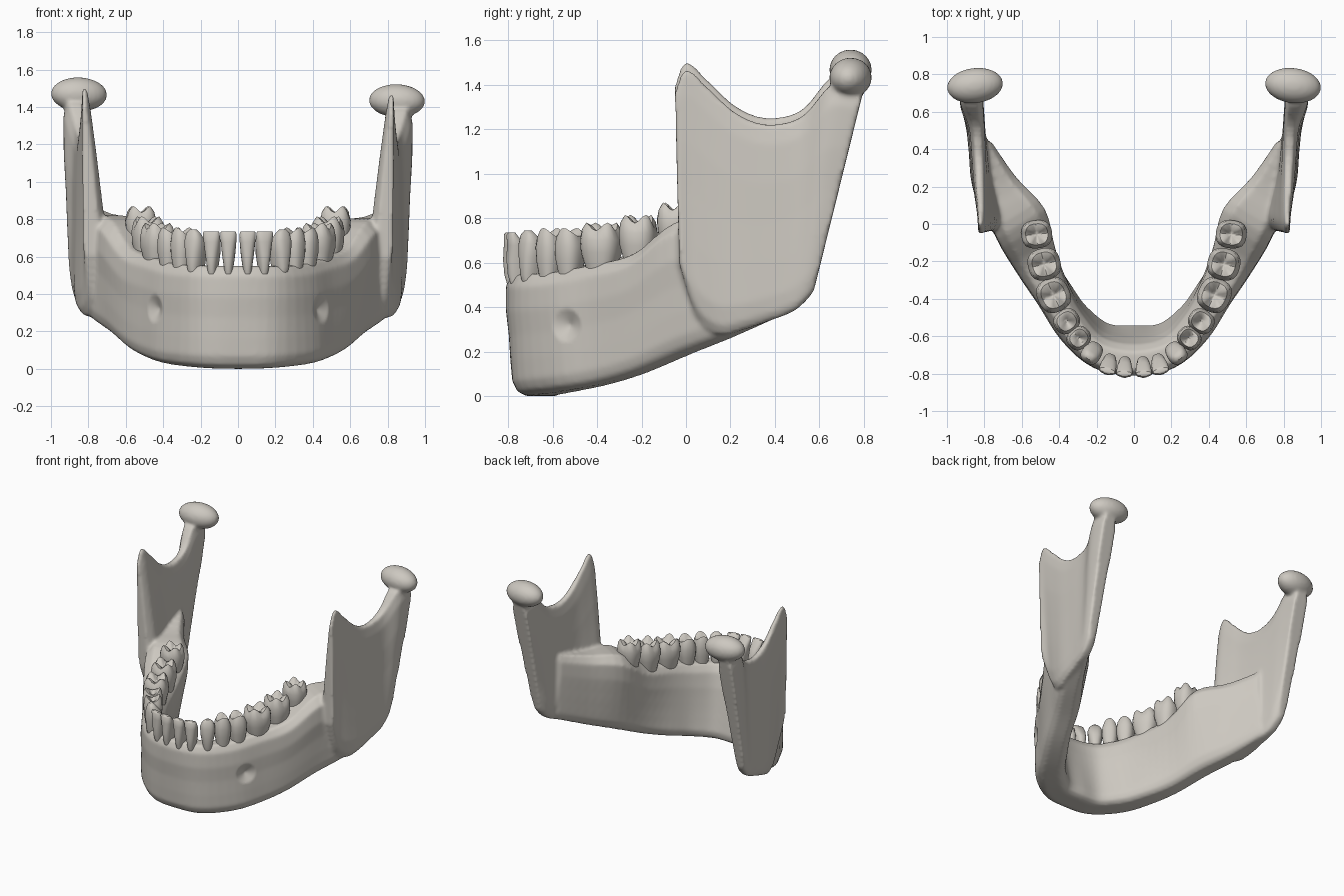
import bpy, bmesh, math
from mathutils import Vector, Matrix

if "Cube" in bpy.data.objects:
    bpy.data.objects.remove(bpy.data.objects["Cube"])

bone = bpy.data.materials.new("bone")
bone.diffuse_color = (0.61, 0.58, 0.53, 1)
bone.use_nodes = True
bone.node_tree.nodes["Principled BSDF"].inputs["Base Color"].default_value = bone.diffuse_color


def make_object(name, bm):
    bmesh.ops.recalc_face_normals(bm, faces=bm.faces)
    me = bpy.data.meshes.new(name)
    bm.to_mesh(me)
    bm.free()
    ob = bpy.data.objects.new(name, me)
    bpy.context.collection.objects.link(ob)
    me.materials.append(bone)
    bpy.ops.object.select_all(action='DESELECT')
    bpy.context.view_layer.objects.active = ob
    ob.select_set(True)
    return ob


def skin(bm, rings):
    vs = [[bm.verts.new(p) for p in r] for r in rings]
    n = len(vs[0])
    for a, b in zip(vs, vs[1:]):
        for i in range(n):
            j = (i + 1) % n
            bm.faces.new((a[i], a[j], b[j], b[i]))
    bm.faces.new(vs[0])
    bm.faces.new(vs[-1])


def spline(rows, steps=4):
    out = []
    for i in range(len(rows) - 1):
        p = [rows[max(0, min(len(rows) - 1, i + k))] for k in (-1, 0, 1, 2)]
        for s in range(steps):
            t = s / steps
            out.append([0.5 * (2 * b + (c - a) * t + (2 * a - 5 * b + 4 * c - d) * t * t
                        + (3 * b - a - 3 * c + d) * t ** 3) for a, b, c, d in zip(*p)])
    return out + [list(rows[-1])]


# Slab section: (offset across, fraction of height)
SECTION = [(-.55, 0), (.55, 0), (.85, .04), (1, .12), (1, .3), (.97, .5), (1, .7), (.9, .9), (.55, 1),
           (-.55, 1), (-.9, .9), (-1, .7), (-1, .5), (-1, .3), (-1, .12), (-.85, .04)]


def slab(bm, rows):
    """rows: bottom xyz, top xyz, half thickness bottom/top, outward normal xy"""
    rings = []
    for r in spline(rows):
        b, t = Vector(r[0:3]), Vector(r[3:6])
        n = Vector((r[8], r[9], 0)).normalized()
        rings.append([b.lerp(t, s) + n * k * (r[6] + (r[7] - r[6]) * s) for k, s in SECTION])
    skin(bm, rings)


def mirrored(r):
    return (-r[0],) + r[1:3] + (-r[3],) + r[4:8] + (-r[8], r[9])


# Body arch, from the chin to the inside of the ramus
body = [
    (0, -.65, 0, 0, -.735, .55, .125, .09, 0, -1),
    (.17, -.635, .005, .19, -.695, .55, .12, .09, .27, -.96),
    (.33, -.51, .025, .32, -.57, .56, .11, .09, .72, -.69),
    (.43, -.36, .055, .425, -.40, .595, .10, .095, .85, -.52),
    (.53, -.2, .105, .52, -.2, .645, .09, .135, .85, -.52),
    (.63, 0, .19, .60, 0, .79, .09, .175, .85, -.52),
    (.745, .2, .27, .72, .2, .82, .08, .12, .87, -.5),
    (.83, .42, .365, .81, .42, .87, .05, .06, .93, -.36),
]
# Ramus columns, front edge to back edge
ramus = [
    (.78, -.03, .60, .82, -.05, 1.38, .05, .016, 1, 0),
    (.74, .05, .36, .82, .0, 1.485, .08, .02, 1, 0),
    (.765, .15, .28, .82, .1, 1.40, .085, .027, 1, 0),
    (.80, .25, .30, .825, .22, 1.29, .075, .034, 1, 0),
    (.825, .38, .345, .83, .36, 1.235, .06, .04, 1, 0),
    (.845, .48, .385, .84, .52, 1.27, .05, .045, 1, 0),
    (.855, .54, .435, .87, .66, 1.42, .045, .07, 1, 0),
    (.865, .575, .48, .875, .80, 1.40, .03, .07, 1, 0),
]

bm = bmesh.new()
slab(bm, [mirrored(r) for r in body[:0:-1]] + body)
for s in (1, -1):
    slab(bm, [r if s > 0 else mirrored(r) for r in ramus])
    # Condyle
    m = (Matrix.Translation((s * .85, .74, 1.45)) @ Matrix.Rotation(s * -.12, 4, 'Z')
         @ Matrix.Diagonal((.152, .095, .09, 1)))
    bmesh.ops.create_uvsphere(bm, u_segments=24, v_segments=14, radius=1, matrix=m)
jaw = make_object("jaw_bone", bm)
rm = jaw.modifiers.new("fuse", 'REMESH')
rm.mode = 'VOXEL'
rm.voxel_size = 0.012
rm.use_smooth_shade = True
sm = jaw.modifiers.new("soften", 'SMOOTH')
sm.factor = 0.5
sm.iterations = 6
bpy.ops.object.modifier_apply(modifier="fuse")
bpy.ops.object.modifier_apply(modifier="soften")

# Nerve openings and a slight side-to-side difference
for v in jaw.data.vertices:
    s = 1 if v.co.x > 0 else -1
    d = (v.co - Vector((s * .45, -.54, .32))).length
    if d < .075 and v.co.y < -.45:
        v.co -= Vector((s * .8, -.6, 0)) * .035 * (1 - d / .075)
    v.co.z -= .014 * v.co.x * v.co.z
bpy.ops.object.shade_smooth()

# Crown rings: height, width, depth, outward shift
CROWNS = {
    "incisor": [(-.2, .5, .7, 0), (0, .6, .9, 0), (.35, .82, 1, 0), (.7, .98, .7, .12),
                (.95, 1, .34, .3), (1, .9, .2, .3)],
    "canine": [(-.2, .55, .75, 0), (0, .65, .95, 0), (.4, .95, 1, 0), (.7, 1, .8, .08),
               (.9, .75, .45, .18), (1, .35, .2, .2)],
    "molar": [(-.3, .65, .7, 0), (0, .76, .82, 0), (.3, .95, .97, 0), (.6, 1, 1, 0),
              (.8, .92, .9, 0), (.93, .75, .72, 0), (.9, .5, .48, 0), (.78, .25, .22, 0), (.72, .06, .06, 0)],
}
CROWNS["premolar"] = CROWNS["molar"]
CUSPS = {"incisor": 0, "canine": 0, "premolar": 2, "molar": 4}

# kind, x, y, bottom z, top z, width, depth, outward angle from the front (degrees)
teeth = [
    ("incisor", .05, -.765, .545, .735, .085, .115, 3),
    ("incisor", .135, -.75, .545, .735, .09, .115, 14),
    ("canine", .225, -.69, .545, .745, .105, .125, 36),
    ("premolar", .295, -.61, .55, .75, .115, .13, 48),
    ("premolar", .36, -.52, .56, .75, .125, .14, 55),
    ("molar", .43, -.38, .59, .775, .185, .175, 65),
    ("molar", .48, -.215, .62, .81, .17, .175, 76),
    ("molar", .52, -.055, .69, .865, .15, .165, 84),
]
for side, label in ((1, "left"), (-1, "right")):
    for i, (kind, x, y, z0, z1, w, d, ang) in enumerate(teeth):
        a = math.radians(ang)
        out = Vector((side * math.sin(a), -math.cos(a), 0))
        along = Vector((math.cos(a), side * math.sin(a), 0))
        rings = []
        for h, sw, sd, shift in CROWNS[kind]:
            ring = []
            for k in range(24):
                t = math.tau * k / 24
                c, s = math.cos(t), math.sin(t)
                q = (abs(c) ** 2.6 + abs(s) ** 2.6) ** (-1 / 2.6)
                cusp = 0
                if CUSPS[kind] and h > .75:
                    f = math.cos(4 * t) * -1 if CUSPS[kind] == 4 else -math.cos(2 * t)
                    cusp = .1 * f * min(1, sw * 1.3)
                p = Vector((side * x, y, z0 + (z1 - z0) * (h + cusp)))
                ring.append(p + along * c * q * sw * w / 2 + out * (s * q * sd * d / 2 + shift * d))
            rings.append(ring)
        bm = bmesh.new()
        skin(bm, rings)
        make_object(f"{label}_{kind}_{i + 1}", bm)
        bpy.ops.object.shade_smooth_by_angle(angle=math.radians(50))
